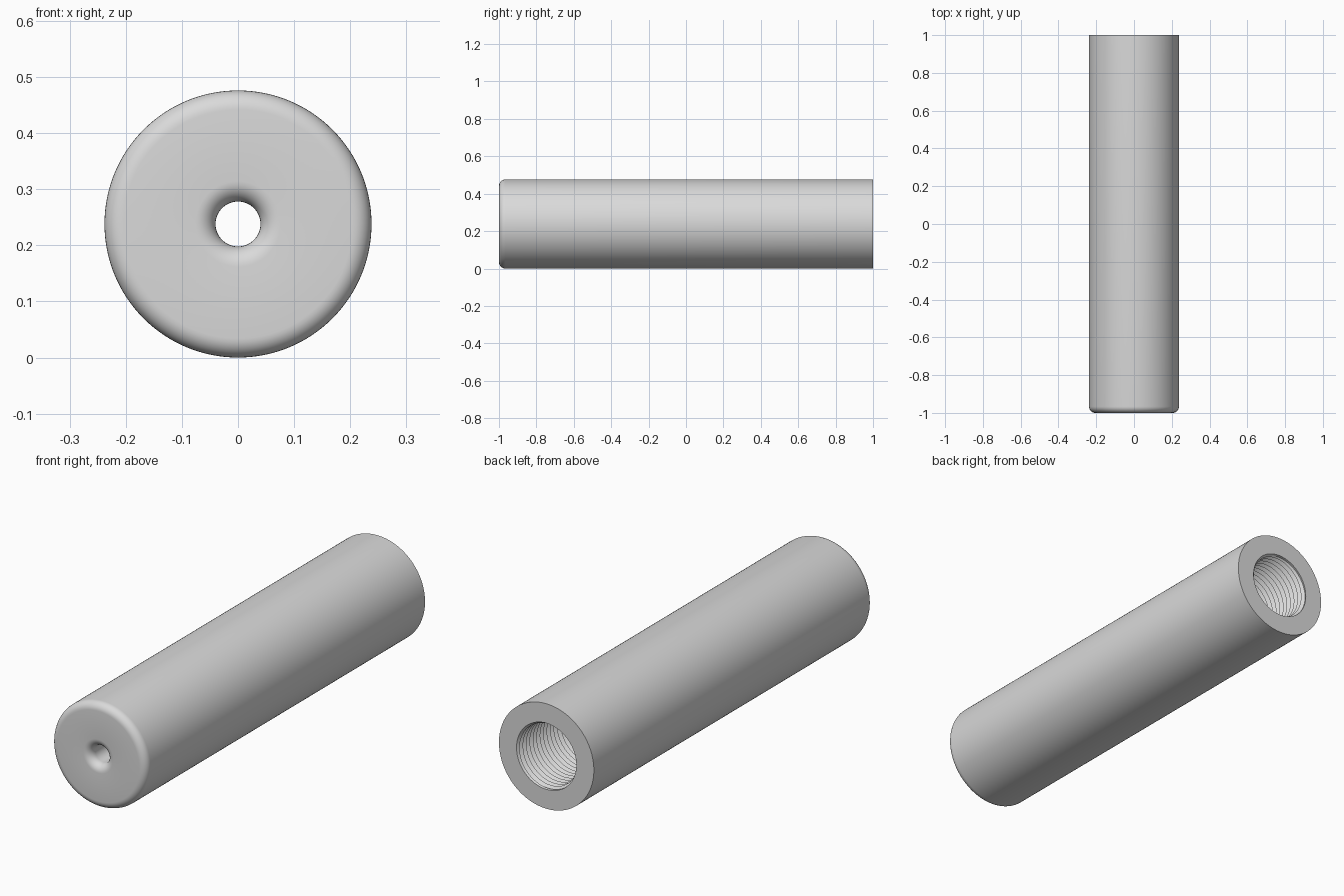
import bpy, bmesh
from math import sin, cos, pi, radians

old = bpy.data.objects.get("Cube")
if old:
    bpy.data.objects.remove(old, do_unlink=True)

RADIUS = 0.238       # outside of the tube
BORE = 0.04          # narrow through hole
FILLET = 0.034       # rounded front edge
FLARE = 0.036        # rounded mouth of the through hole
RIM = 0.15           # rear opening
CREST, ROOT = 0.141, 0.155
PITCH, TURNS = 0.0245, 20
THREAD_END = 0.99
THREAD_START = THREAD_END - PITCH * TURNS
SEGMENTS = 128
ARC_STEPS = 8


def arc(centre_r, centre_y, radius, start, end):
    """Quarter-round points as (radius, y)."""
    angles = [start + (end - start) * i / ARC_STEPS for i in range(ARC_STEPS + 1)]
    return [(centre_r + radius * cos(t), centre_y + radius * sin(t)) for t in angles]


def thread(turn):
    """Helical thread section at a fraction of a full turn."""
    points = []
    for k in range(2 * TURNS + 3):
        y = THREAD_START + (k / 2 - turn) * PITCH
        y = min(max(y, THREAD_START), THREAD_END)
        phase = ((y - THREAD_START) / PITCH + turn) % 1
        points.append((ROOT + (CREST - ROOT) * abs(2 * phase - 1), y))
    return points


def section(turn):
    """Closed wall section: outside, front face, bore, thread, rear face."""
    return ([(RADIUS, 1)]
            + arc(RADIUS - FILLET, FILLET - 1, FILLET, 0, -pi / 2)
            + arc(BORE + FLARE, FLARE - 1, FLARE, -pi / 2, -pi)
            + [(BORE, THREAD_START)]
            + thread(turn)
            + [(RIM, 1)])


# Sweep the section around the long axis
bm = bmesh.new()
columns = []
for i in range(SEGMENTS + 1):
    a = 2 * pi * i / SEGMENTS
    columns.append([bm.verts.new((r * cos(a), y, RADIUS + r * sin(a)))
                    for r, y in section(i / SEGMENTS)])
for left, right in zip(columns, columns[1:]):
    for j in range(len(left)):
        bm.faces.new((left[j - 1], left[j], right[j], right[j - 1]))
bmesh.ops.remove_doubles(bm, verts=bm.verts, dist=0.00001)
bmesh.ops.recalc_face_normals(bm, faces=bm.faces)

mesh = bpy.data.meshes.new("threaded_tube")
bm.to_mesh(mesh)
bm.free()
tube = bpy.data.objects.new("threaded_tube", mesh)
bpy.context.collection.objects.link(tube)

# Plain grey metal
colour = (0.7, 0.7, 0.7, 1)
grey = bpy.data.materials.new("plain_grey")
grey.use_nodes = True
grey.diffuse_color = colour
grey.node_tree.nodes["Principled BSDF"].inputs["Base Color"].default_value = colour
mesh.materials.append(grey)

# Smooth round walls with sharp rims and thread crests
bpy.ops.object.select_all(action="DESELECT")
tube.select_set(True)
bpy.context.view_layer.objects.active = tube
bpy.ops.object.shade_smooth_by_angle(angle=radians(30))
